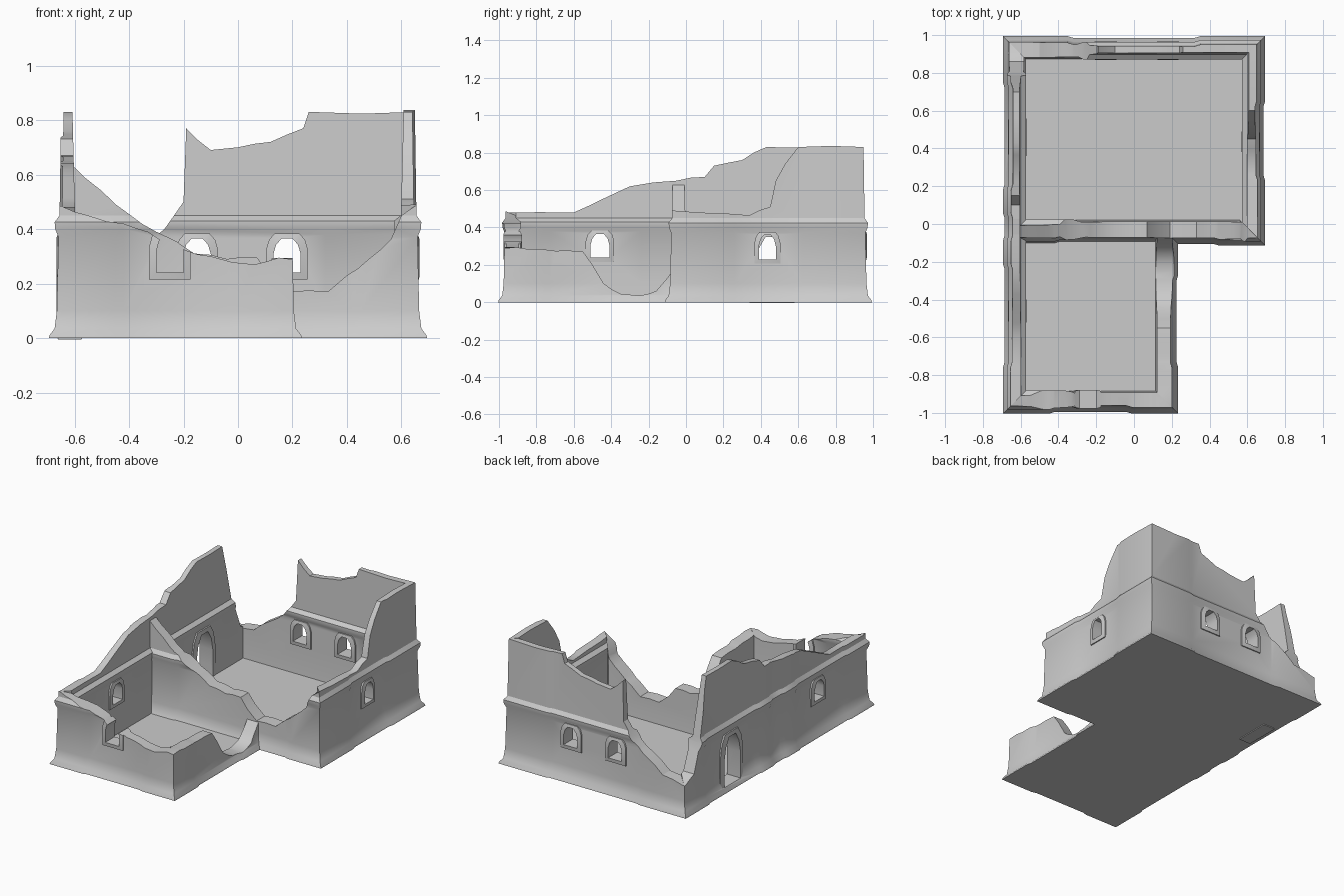
import bpy, bmesh, math, random
from mathutils import Vector

random.seed(4)
cube = bpy.data.objects.get("Cube")
if cube:
    bpy.data.objects.remove(cube, do_unlink=True)

# Wall cross-section: (outward offset, height), flared foot, cornice, thin upper storey
OUTER = [(.035, 0), (.033, .01), (.014, .035), (.006, .1), (0, .37), (.012, .4),
         (.014, .425), (-.004, .45), (-.01, .85)]
# Inner side: (extra offset from the inner face, height)
INNER = [(.028, .85), (.018, .45), (-.008, .43), (-.008, .4), (.004, .38), (0, .1), (-.008, 0)]


def finish(name, bm, smooth=True):
    bmesh.ops.recalc_face_normals(bm, faces=bm.faces)
    mesh = bpy.data.meshes.new(name)
    bm.to_mesh(mesh)
    bm.free()
    obj = bpy.data.objects.new(name, mesh)
    bpy.context.collection.objects.link(obj)
    return obj


def loft(name, rings, closed=False):
    """Join equal rings of points into a solid; closed joins last to first."""
    bm = bmesh.new()
    loops = [[bm.verts.new(p) for p in ring] for ring in rings]
    pairs = list(zip(loops, loops[1:]))
    if closed:
        pairs.append((loops[-1], loops[0]))
    else:
        bm.faces.new(loops[0])
        bm.faces.new(loops[-1])
    for r, q in pairs:
        for i in range(len(r)):
            j = (i + 1) % len(r)
            bm.faces.new((r[i], r[j], q[j], q[i]))
    return finish(name, bm)


def boolean(obj, cutter, operation):
    mod = obj.modifiers.new("cut", 'BOOLEAN')
    mod.object, mod.operation, mod.solver = cutter, operation, 'EXACT'
    bpy.context.view_layer.update()
    graph = bpy.context.evaluated_depsgraph_get()
    mesh = bpy.data.meshes.new_from_object(obj.evaluated_get(graph))
    obj.modifiers.clear()
    obj.data = mesh


def smooth(obj, angle=32):
    bpy.ops.object.select_all(action='DESELECT')
    obj.select_set(True)
    bpy.context.view_layer.objects.active = obj
    bpy.ops.object.shade_smooth_by_angle(angle=math.radians(angle))


def arch(half, height):
    return [(-half, 0), (-half, height * .55), (-half * .8, height * .82), (-half * .4, height),
            (half * .4, height), (half * .8, height * .82), (half, height * .55), (half, 0)]


def wall(name, a, b, top, mitre=(1, 1), thick=.07, corner=.2, piers=(), openings=()):
    a, b = Vector((*a, 0)), Vector((*b, 0))
    length = (b - a).length
    d = (b - a) / length
    n = Vector((d.y, -d.x, 0))
    axis = 0 if abs(d.x) > .5 else 1

    def at(s, o, z):
        return a + d * s + n * o + Vector((0, 0, z))

    def along(c):
        return (c - a[axis]) * d[axis]

    # Columns along the wall, with shallow raised piers
    columns = [(0, 1), (corner, 1), (corner + .03, 0)]
    for p in sorted(along(c) for c in piers):
        columns += [(p - .09, 0), (p - .06, 1), (p + .06, 1), (p + .09, 0)]
    columns += [(length - corner - .03, 0), (length - corner, 1), (length, 1)]
    rings = []
    for i, (s, bulge) in enumerate(columns):
        m = -mitre[0] if i == 0 else mitre[1] if i == len(columns) - 1 else 0
        section = [(o + .009 * bulge, z) for o, z in OUTER]
        section += [(o - thick, z) for o, z in INNER]
        rings.append([at(s + m * o, o, z) for o, z in section])
    body = loft(name, rings)

    # Broken top edge
    pts = sorted((along(c), z) for c, z in top)
    edge = [(pts[0][0] - .15, pts[0][1])]
    for (s, z), (t, w) in zip(pts, pts[1:]):
        edge.append((s, z))
        if t - s > .07:
            edge.append(((s + t) / 2, (z + w) / 2 + random.uniform(-.008, .008)))
    edge += [pts[-1], (pts[-1][0] + .15, pts[-1][1])]
    edge += [(edge[-1][0], -.1), (edge[0][0], -.1)]
    clip = loft("top_cutter", [[at(s, o, z) for s, z in edge] for o in (-.3, .2)])
    boolean(body, clip, 'INTERSECT')

    # Openings with raised surrounds
    for c, sill, half, height, rim in openings:
        s0 = along(c)
        hole = arch(half, height)
        rimmed = [(x + math.copysign(rim, x), z - rim if z == 0 else z + rim * .7) for x, z in hole]
        cut = loft("opening_cutter", [[at(s0 + x, o, sill + z) for x, z in hole] for o in (-.3, .2)])
        boolean(body, cut, 'DIFFERENCE')
        bpy.data.objects.remove(cut, do_unlink=True)
        o0, o1 = -thick - .012, .017
        frame = loft(name + "_opening_frame", [
            [at(s0 + x, o, sill + z) for x, z in pts2]
            for pts2, o in ((rimmed, o0 + .006), (rimmed, o1 - .006), (hole, o1), (hole, o0))],
            closed=True)
        boolean(frame, clip, 'INTERSECT')
        smooth(frame)
    bpy.data.objects.remove(clip, do_unlink=True)
    smooth(body)


# Plan lines of the outer faces
W, E, N, MID, S, WING = -.65, .65, .95, -.07, -.96, .19

wall("wing_front_wall", (W, S), (WING, S),
     [(W, .485), (-.55, .45), (-.42, .42), (-.33, .39), (-.27, .35), (-.2, .325),
      (-.1, .3), (.06, .27), (.15, .295), (WING, .29)],
     openings=[(-.25, .24, .05, .14, .026)])
wall("wing_side_wall", (WING, S), (WING, MID),
     [(S, .29), (-.85, .285), (-.7, .275), (-.55, .27), (-.5, .2), (-.44, .1), (-.35, .045),
      (-.25, .035), (-.16, .06), (-.1, .13), (MID, .17)], mitre=(1, 0))
wall("dividing_wall", (-.62, MID), (E, MID),
     [(-.62, .645), (-.5, .54), (-.4, .455), (-.3, .39), (-.16, .31), (-.04, .29), (.07, .295),
      (.12, .23), (.19, .17), (.33, .17), (.4, .23), (.48, .29), (.56, .36), (.6, .45), (E, .485)],
     mitre=(0, 1), thick=.085)
wall("main_side_wall", (E, MID), (E, N),
     [(MID, .49), (.05, .48), (.34, .465), (.45, .51), (.48, .65), (.53, .74), (.6, .83), (N, .83)],
     corner=.3, openings=[(.435, .23, .045, .13, .024)])
wall("back_wall", (E, N), (W, N),
     [(E, .83), (.26, .83), (.24, .77), (.12, .72), (0, .7), (-.1, .69), (-.19, .77), (-.2, .5),
      (-.27, .4), (-.38, .32), (-.5, .23), (W, .2)],
     corner=.3, openings=[(.18, .24, .05, .125, .026), (-.15, .24, .05, .125, .026)])
wall("long_side_wall", (W, N), (W, S),
     [(N, .2), (.86, .24), (.79, .42), (.74, .66), (.7, .83), (.43, .83), (.3, .76), (.15, .73),
      (.1, .67), (-.05, .65), (-.3, .62), (-.45, .55), (-.6, .48), (S, .48)],
     piers=(.12, -.15), openings=[(.46, .03, .085, .32, .035), (-.46, .24, .05, .125, .026)])

# Floor slab following the L-shaped plan
plan = [(W, S), (WING - .04, S), (WING - .04, MID), (E, MID), (E, N), (W, N)]
floor = loft("floor", [[(x, y, z) for x, y in plan] for z in (0, .025)])
smooth(floor)
